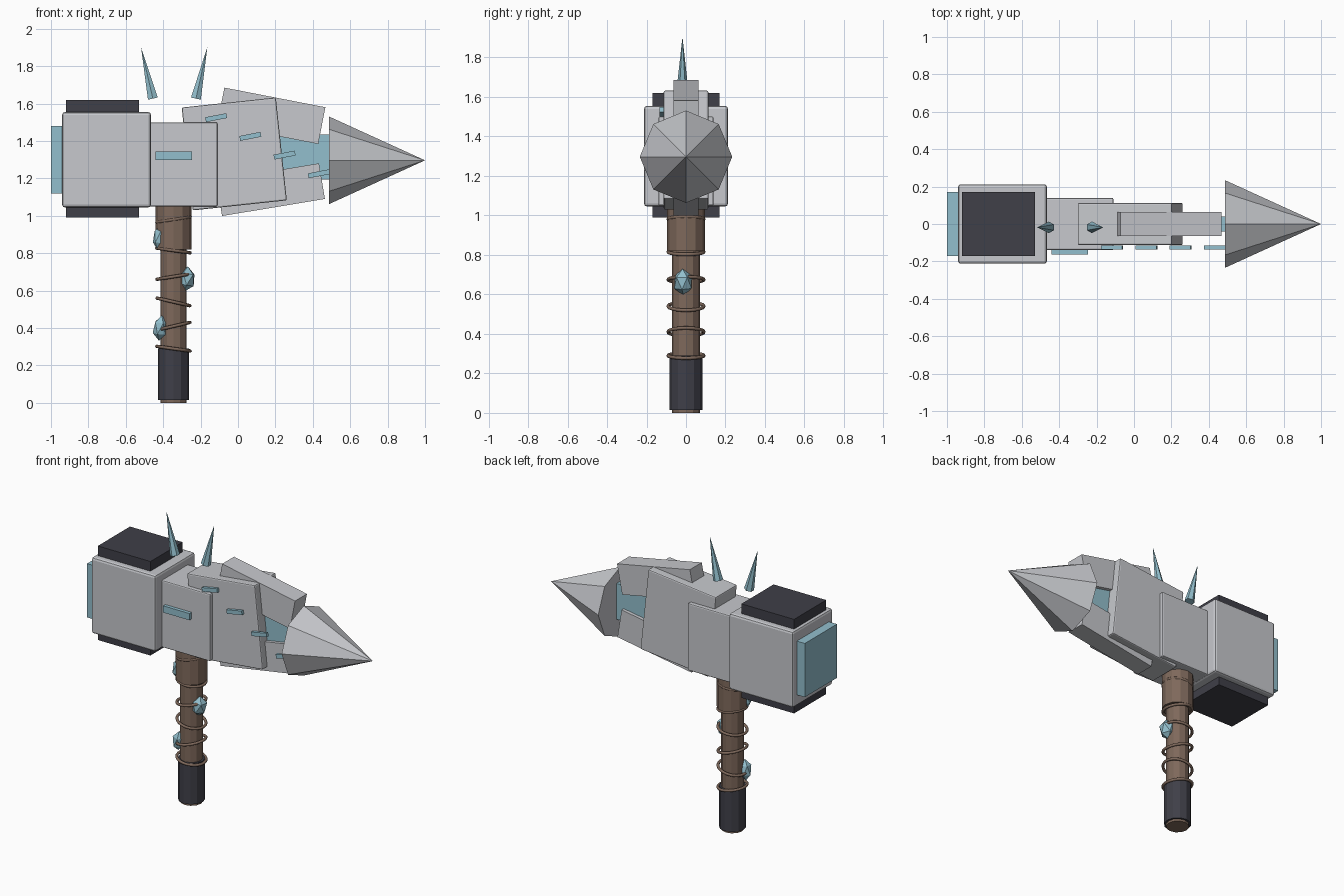
import bpy, math
from mathutils import Vector, Euler

cube = bpy.data.objects.get("Cube")
if cube:
    bpy.data.objects.remove(cube, do_unlink=True)


def material(name, rgb):
    m = bpy.data.materials.new(name)
    m.use_nodes = True
    m.diffuse_color = (*rgb, 1)
    m.node_tree.nodes["Principled BSDF"].inputs["Base Color"].default_value = (*rgb, 1)
    return m


STEEL = material("light_steel", (0.57, 0.58, 0.61))
DARK = material("dark_iron", (0.05, 0.05, 0.065))
WOOD = material("brown_wood", (0.21, 0.14, 0.105))
ICE = material("ice_blue", (0.29, 0.52, 0.61))


def finish(name, mat):
    ob = bpy.context.object
    ob.name = name
    ob.data.materials.append(mat)
    return ob


def box(name, mat, centre, size, tilt=0, bevel=0):
    """Box centred at a point; tilt turns it in the front plane, right end up."""
    bpy.ops.mesh.primitive_cube_add(size=1, location=centre, rotation=(0, -math.radians(tilt), 0))
    ob = finish(name, mat)
    ob.scale = size
    bpy.ops.object.transform_apply(location=False, rotation=False, scale=True)
    if bevel:
        mod = ob.modifiers.new("soft_edges", 'BEVEL')
        mod.width = bevel
        mod.segments = 2
    return ob


def cone(name, mat, base, length, r1, r2, sides, lean=0):
    """Cone or cylinder growing from its base centre; lean tips it towards +x."""
    rot = Euler((0, math.radians(lean), 0))
    axis = Vector((0, 0, length / 2))
    axis.rotate(rot)
    bpy.ops.mesh.primitive_cone_add(vertices=sides, radius1=r1, radius2=r2, depth=length,
                                    location=Vector(base) + axis, rotation=rot)
    return finish(name, mat)


# Hammer block with iron pads and ice striking face
box("hammer_block", STEEL, (-0.703, 0, 1.3), (0.475, 0.425, 0.51), bevel=0.015)
box("iron_pads", DARK, (-0.725, 0, 1.305), (0.39, 0.34, 0.63))
box("striking_plate", ICE, (-0.94, 0, 1.3), (0.12, 0.34, 0.36))

# Middle of the head
box("neck_block", STEEL, (-0.3, 0, 1.275), (0.38, 0.28, 0.45), bevel=0.008)
box("tilted_block", STEEL, (-0.02, 0, 1.331), (0.506, 0.226, 0.553), tilt=6.1, bevel=0.008)
box("upper_jaw", STEEL, (0.178, 0, 1.535), (0.55, 0.126, 0.2), tilt=-11)
box("lower_jaw", STEEL, (0.174, 0, 1.14), (0.557, 0.126, 0.193), tilt=9.4)
box("ice_core", ICE, (0.3, 0, 1.315), (0.4, 0.08, 0.24))
cone("head_point", STEEL, (0.487, 0, 1.297), 0.513, 0.234, 0, 8, lean=90)

# Ice inlays on the front
box("neck_inlay", ICE, (-0.343, -0.145, 1.322), (0.195, 0.036, 0.045))
for i in range(4):
    box(f"shard_inlay_{i + 1}", ICE, (-0.117 + 0.183 * i, -0.125, 1.525 - 0.1 * i),
        (0.115, 0.02, 0.026), tilt=11)

# Ice spikes above the head
for side, x, lean in (("right", -0.455, -13), ("left", -0.225, 12.5)):
    cone(f"{side}_spike", ICE, (x, -0.018, 1.627), 0.283, 0.031, 0, 6, lean)

# Handle
HX = -0.345
cone("handle_shaft", WOOD, (HX, 0, 0), 1.1, 0.07, 0.07, 12)
cone("handle_collar", WOOD, (HX, 0, 0.82), 0.26, 0.097, 0.097, 12)
cone("handle_grip", DARK, (HX, 0, 0.015), 0.275, 0.083, 0.083, 12)

# Tilted cord rings round the handle
for i, (z, tilt) in enumerate(((0.29, -8), (0.41, 13), (0.54, -13), (0.675, 9), (0.815, -8), (0.98, 9))):
    bpy.ops.mesh.primitive_torus_add(location=(HX, 0, z), rotation=(0, -math.radians(tilt), 0),
                                     major_radius=0.09, minor_radius=0.009,
                                     major_segments=32, minor_segments=8)
    finish(f"cord_ring_{i + 1}", WOOD)
    bpy.ops.object.shade_smooth()

# Faceted crystals growing on the handle
for i, (x, y, z, w) in enumerate(((-0.415, -0.035, 0.4, 0.042),
                                  (-0.278, -0.015, 0.662, 0.052),
                                  (-0.42, -0.035, 0.885, 0.036))):
    bpy.ops.mesh.primitive_ico_sphere_add(subdivisions=1, radius=1, location=(x, y, z),
                                          rotation=(0.1, 0.12, 0.5 * i))
    finish(f"handle_crystal_{i + 1}", ICE).scale = (w, w, 0.068)
